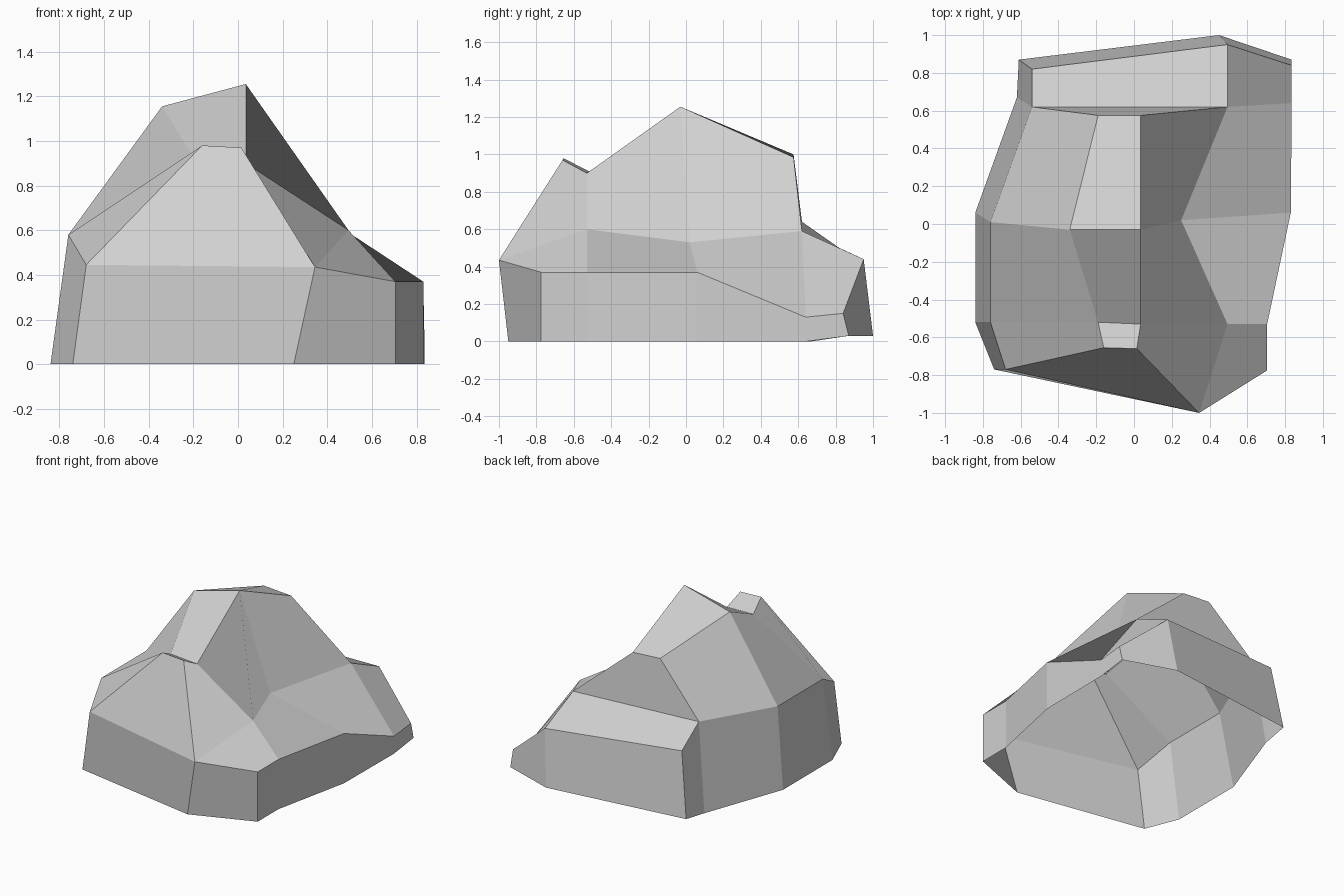
import bpy
import bmesh

default_cube = bpy.data.objects.get("Cube")
if default_cube:
    bpy.data.objects.remove(default_cube, do_unlink=True)


def make_material(name, colour):
    material = bpy.data.materials.new(name)
    material.use_nodes = True
    material.diffuse_color = colour
    material.node_tree.nodes["Principled BSDF"].inputs["Base Color"].default_value = colour
    return material


# Cross-sections from front to back, each running from the left foot of the
# section over the shoulder and ridge to the foot on the other side
sections = [
    [(-.74, -.77, 0), (-.68, -.77, .445), (-.16, -.655, .98), (.015, -.66, .97),
     (.345, -1, .435), (.705, -.775, .37), (.705, -.775, 0)],
    [(-.84, -.52, 0), (-.76, -.52, .58), (-.19, -.52, .91), (.035, -.53, .9),
     (.495, -.53, .6), (.705, -.53, .37), (.705, -.53, 0)],
    [(-.84, .06, 0), (-.76, .01, .58), (-.34, -.03, 1.155), (.035, -.03, 1.255),
     (.25, .02, .53), (.83, .06, .37), (.83, .06, 0)],
    [(-.62, .67, 0), (-.54, .62, .64), (-.19, .575, 1), (.035, .575, .985),
     (.495, .62, .59), (.835, .64, .13), (.835, .64, 0)],
]
# Low ledge behind the last section, and the two corner feet
ledge = [(-.61, .87, .03), (-.54, .82, .5), (.495, .95, .44),
         (.835, .84, .15), (.835, .87, .03)]
front_corner = (.25, -.95, 0)
back_corner = (.45, 1, .03)


def bridge(bm, near, far):
    """Join two matching rows with quads; the first corner sets the fold."""
    for i in range(len(near) - 1):
        bm.faces.new((near[i + 1], far[i + 1], far[i], near[i]))


def build_rock():
    bm = bmesh.new()
    rows = [[bm.verts.new(point) for point in section] for section in sections]
    back = [bm.verts.new(point) for point in ledge]
    front_foot = bm.verts.new(front_corner)
    back_foot = bm.verts.new(back_corner)

    # Main body; the underside stays open
    for near, far in zip(rows, rows[1:]):
        bridge(bm, near, far)

    # Front slope, front wall and corner wall
    foot, left, top_left, top_right, right, side, side_foot = rows[0]
    bm.faces.new((left, right, top_right, top_left))
    bm.faces.new((foot, front_foot, right, left))
    bm.faces.new((front_foot, side_foot, side, right))

    # Back slope, ledge and back walls
    last = rows[-1]
    bm.faces.new(last[1:5])
    bridge(bm, last[:2] + last[4:], back)
    bm.faces.new((back[0], back[1], back[2], back_foot))
    bm.faces.new((back_foot, back[2], back[3], back[4]))

    bm.normal_update()
    mesh = bpy.data.meshes.new("rock")
    bm.to_mesh(mesh)
    bm.free()
    mesh.materials.append(make_material("stone grey", (.63, .63, .63, 1)))
    rock = bpy.data.objects.new("rock", mesh)
    bpy.context.collection.objects.link(rock)
    return rock


build_rock()
